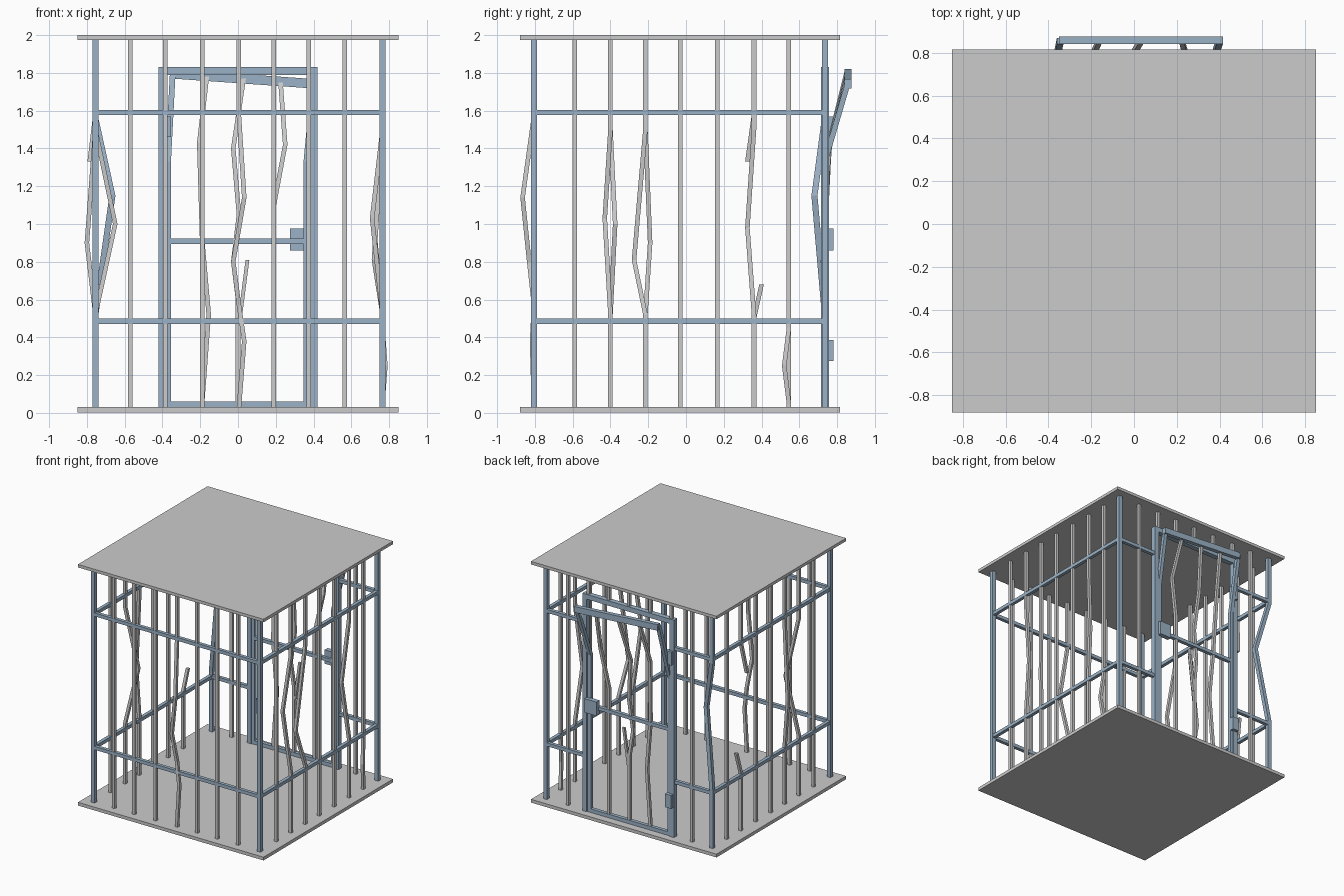
import bpy, bmesh
from mathutils import Vector

if "Cube" in bpy.data.objects:
    bpy.data.objects.remove(bpy.data.objects["Cube"])

steel = bpy.data.materials.new("blue_steel")
steel.diffuse_color = (0.33, 0.45, 0.57, 1)
steel.use_nodes = True
steel.node_tree.nodes["Principled BSDF"].inputs["Base Color"].default_value = steel.diffuse_color


def finish(name, bm, mat):
    bmesh.ops.recalc_face_normals(bm, faces=bm.faces)
    me = bpy.data.meshes.new(name)
    bm.to_mesh(me)
    bm.free()
    ob = bpy.data.objects.new(name, me)
    bpy.context.collection.objects.link(ob)
    if mat:
        me.materials.append(mat)
    return ob


def box(name, x, y, z, mat=None):
    """Box from (min, max) pairs."""
    bm = bmesh.new()
    bmesh.ops.create_cube(bm, size=1)
    for v in bm.verts:
        v.co = Vector([(r[0] + r[1]) / 2 + c * (r[1] - r[0]) for r, c in zip((x, y, z), v.co)])
    return finish(name, bm, mat)


def bar(name, pts, w=0.024, d=None, mat=None):
    """Square bar following a mostly vertical path."""
    d = d or w
    bm = bmesh.new()
    rings = [[bm.verts.new((p[0] + sx * w / 2, p[1] + sy * d / 2, p[2]))
              for sx, sy in ((-1, -1), (1, -1), (1, 1), (-1, 1))] for p in pts]
    for a, b in zip(rings, rings[1:]):
        for i in range(4):
            j = (i + 1) % 4
            bm.faces.new((a[i], a[j], b[j], b[i]))
    bm.faces.new(rings[0])
    bm.faces.new(rings[-1])
    return finish(name, bm, mat)


L, R, F, B = -0.755, 0.765, -0.805, 0.735
Z0, Z1, LOW, HIGH = 0.03, 1.98, 0.485, 1.59


def wall_bar(name, x, y, bends=()):
    bar(name, [(x, y, Z0)] + list(bends) + [(x, y, Z1)])


# floor and roof plates
box("floor_plate", (-0.85, 0.85), (-0.88, 0.815), (0.003, 0.03))
box("roof_plate", (-0.85, 0.85), (-0.88, 0.815), (1.975, 2.0))

# corner posts, the back left one buckled inward
for x, y in ((L, F), (R, F), (R, B)):
    bar("corner_post", [(x, y, Z0), (x, y, Z1)], 0.032, mat=steel)
bar("bent_corner_post", [(L, B, Z0), (L, B, 0.52), (-0.665, 0.68, 1.15), (L, B, 1.56), (L, B, Z1)],
    0.032, mat=steel)

# horizontal rails
for z in (LOW, HIGH):
    zr = (z - 0.014, z + 0.014)
    box("front_rail", (L, R), (F - 0.014, F + 0.014), zr, steel)
    for x in (L, R):
        box("side_rail", (x - 0.014, x + 0.014), (F, B), zr, steel)
    for a, b in ((L, -0.4), (0.4, R)):
        box("back_rail", (a, b), (B - 0.014, B + 0.014), zr, steel)

# front wall bars
xs = (-0.57, -0.385, -0.19, 0.005, 0.19, 0.375, 0.565)
for i, x in enumerate(xs):
    bends = ()
    if i == 3:
        bends = ((0.033, F - 0.01, 0.38), (x, F, 0.57), (-0.025, -0.83, 0.8),
                 (0.033, -0.865, 1.14), (x, F, 1.57))
    wall_bar("front_bar", x, F, bends)

# side wall bars with their dents
ys = (-0.59, -0.4, -0.215, -0.03, 0.165, 0.36, 0.545)
right_bends = {1: (0.71, -0.43, 1.03), 2: (0.72, -0.275, 0.81), 5: (0.72, 0.325, 0.98)}
left_bends = {1: (-0.65, -0.375, 1.0), 2: (-0.80, -0.19, 0.9)}
for i, y in enumerate(ys):
    for side, x, table in (("left", L, left_bends), ("right", R, right_bends)):
        if side == "left" and i == 5:
            # snapped bar
            bar("snapped_bar_top", [(-0.785, 0.325, 1.33), (x, y, 1.58), (x, y, Z1)])
            bar("snapped_bar_bottom", [(x, y, Z0), (x, y, 0.5), (-0.74, 0.4, 0.68)])
        elif side == "right" and i == 6:
            wall_bar("right_bar", x, y, ((x, y, 0.05), (0.78, 0.52, 0.25), (x, y, 0.45)))
        elif i in table:
            wall_bar(side + "_bent_bar", x, y, ((x, y, 0.52), table[i], (x, y, 1.5)))
        else:
            wall_bar(side + "_bar", x, y)

# back wall bars and short bars above the doorway
for x in (xs[0], xs[-1]):
    wall_bar("back_bar", x, B)
for x in xs[1:-1]:
    bar("over_door_bar", [(x, B, 1.82), (x, B, Z1)])

# fixed door frame
for x in (-0.4, 0.4):
    box("door_frame_side", (x - 0.02, x + 0.02), (0.715, 0.757), (Z0, 1.83), steel)
box("door_frame_top", (-0.42, 0.42), (0.715, 0.757), (1.79, 1.83), steel)

# door with its top bent outward
bar("door_stile_left", [(-0.37, B, Z0), (-0.37, B, 1.33), (-0.345, 0.855, 1.81)], 0.03, mat=steel)
bar("door_stile_right", [(0.362, B, Z0), (0.362, B, 1.33), (0.4, 0.855, 1.74)], 0.03, mat=steel)
box("door_bottom_rail", (-0.37, 0.362), (0.72, 0.75), (0.03, 0.06), steel)
box("door_middle_rail", (-0.37, 0.362), (0.72, 0.75), (0.895, 0.923), steel)
top = box("door_top_rail", (-0.35, 0.415), (0.84, 0.875), (-0.025, 0.025), steel)
for v in top.data.vertices:
    v.co.z += 1.795 - (v.co.x + 0.35) * 0.07

# door bars, dented and leaning out at the top
door_paths = (
    [(-0.19, B, 0.05), (-0.155, 0.73, 0.52), (-0.19, B, 0.92), (-0.205, 0.76, 1.43), (-0.165, 0.85, 1.78)],
    [(0.0, B, 0.05), (0.0, B, 0.6), (-0.025, 0.725, 0.8), (0.005, B, 1.05), (-0.025, 0.76, 1.4),
     (0.03, 0.85, 1.77)],
    [(0.19, B, 0.05), (0.19, B, 1.1), (0.25, 0.76, 1.42), (0.225, 0.85, 1.75)])
for p in door_paths:
    bar("door_bar", p)
bar("door_splinter", [(0.01, B, 0.5), (0.05, 0.74, 0.81)], 0.02)

# lock box and hinges
box("lock_plate", (0.275, 0.385), (0.74, 0.78), (0.86, 0.975), steel)
box("lower_hinge", (-0.41, -0.355), (0.74, 0.782), (0.275, 0.385), steel)
box("upper_hinge", (-0.41, -0.355), (0.74, 0.778), (1.46, 1.57), steel)
